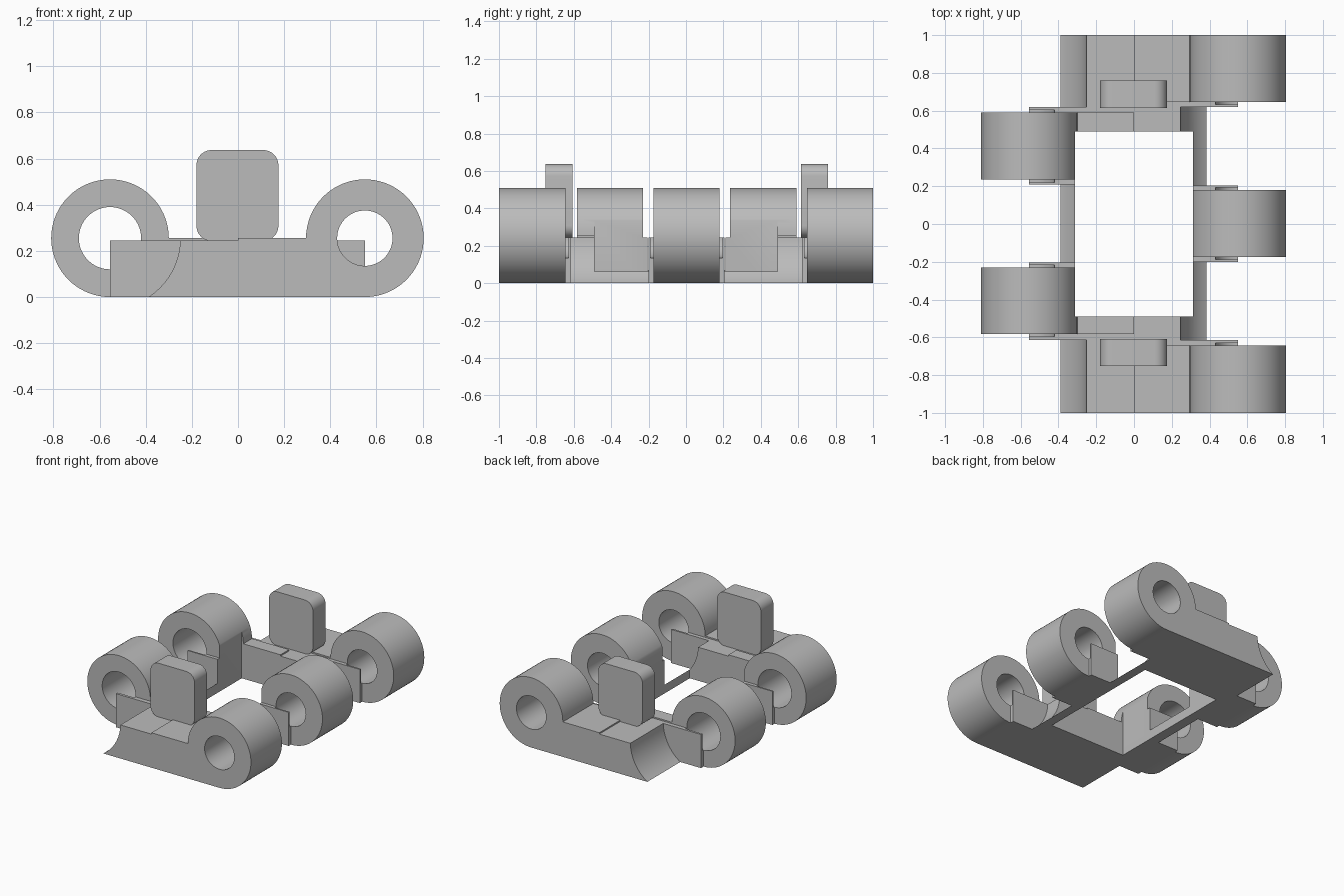
import bpy
import bmesh
from math import cos, sin, pi, radians

cube = bpy.data.objects.get("Cube")
if cube:
    bpy.data.objects.remove(cube, do_unlink=True)

steel = bpy.data.materials.new("steel grey")
steel.use_nodes = True
GREY = (0.5, 0.5, 0.5, 1)
steel.diffuse_color = GREY
steel.node_tree.nodes["Principled BSDF"].inputs["Base Color"].default_value = GREY

AXIS_Z = 0.255       # hinge axis height, also the knuckle radius
TOP = 0.245          # top of the frame
CLEARANCE = 0.305    # hollow that receives the neighbouring knuckle
LEFT, RIGHT = 0.55, -0.555


def arc(cx, cz, r, start, end, steps):
    angles = [radians(start + (end - start) * i / steps) for i in range(steps + 1)]
    return [(cx + r * cos(a), cz + r * sin(a)) for a in angles]


def circle(cx, r):
    return arc(cx, AXIS_Z, r, 0, 360, 72)[:-1]


def rect(x0, x1, z0, z1):
    return [(x0, z0), (x1, z0), (x1, z1), (x0, z1)]


def prism(name, profile, y0, y1):
    """Extrude an xz profile along y."""
    bm = bmesh.new()
    face = bm.faces.new([bm.verts.new((x, y0, z)) for x, z in profile])
    new = bmesh.ops.extrude_face_region(bm, geom=[face])["geom"]
    moved = [v for v in new if isinstance(v, bmesh.types.BMVert)]
    bmesh.ops.translate(bm, verts=moved, vec=(0, y1 - y0, 0))
    bmesh.ops.recalc_face_normals(bm, faces=bm.faces)
    mesh = bpy.data.meshes.new(name)
    bm.to_mesh(mesh)
    bm.free()
    mesh.materials.append(steel)
    obj = bpy.data.objects.new(name, mesh)
    bpy.context.collection.objects.link(obj)
    return obj


def activate(obj):
    bpy.ops.object.select_all(action='DESELECT')
    obj.select_set(True)
    bpy.context.view_layer.objects.active = obj


def combine(target, tool, operation):
    mod = target.modifiers.new("combine", 'BOOLEAN')
    mod.operation = operation
    mod.solver = 'EXACT'
    mod.object = tool
    activate(target)
    bpy.ops.object.modifier_apply(modifier=mod.name)
    bpy.data.objects.remove(tool, do_unlink=True)


# Frame block with hollows for the neighbouring links
frame = prism("link_frame", rect(RIGHT, LEFT, 0, TOP), -1, 1)
hollows = [(RIGHT, -1.1, -0.615), (RIGHT, -0.205, 0.21), (RIGHT, 0.62, 1.1),
           (LEFT, -0.615, -0.2), (LEFT, 0.205, 0.62)]
for cx, y0, y1 in hollows:
    combine(frame, prism("hollow", circle(cx, CLEARANCE), y0, y1), 'DIFFERENCE')

# Hinge knuckles with webs reaching the middle
knuckles = [(LEFT, 0.12, -1, -0.643), (LEFT, 0.12, -0.175, 0.18), (LEFT, 0.12, 0.647, 1),
            (RIGHT, 0.135, -0.582, -0.23), (RIGHT, 0.135, 0.235, 0.59)]
for cx, bore, y0, y1 in knuckles:
    side = 1 if cx > 0 else -1
    profile = [(0, AXIS_Z), (0, 0)] + arc(abs(cx), AXIS_Z, AXIS_Z, -90, 180, 54)
    profile = [(x * side, z) for x, z in profile]
    combine(frame, prism("knuckle", profile, y0, y1), 'UNION')

# Central window
combine(frame, prism("window", rect(-0.313, 0.313, -0.5, 1), -0.49, 0.49), 'DIFFERENCE')

# Pin bores, cut slightly into the thin side tabs
for cx, bore, y0, y1 in knuckles:
    combine(frame, prism("bore", circle(cx, bore), y0 - 0.014, y1 + 0.014), 'DIFFERENCE')

# Upright guide teeth with rounded corners
teeth = []
X0, X1, Z0, Z1, R = -0.18, 0.175, 0.243, 0.637, 0.065
corners = [(X1 - R, Z0 + R, -90), (X1 - R, Z1 - R, 0),
           (X0 + R, Z1 - R, 90), (X0 + R, Z0 + R, 180)]
outline = [p for cx, cz, a in corners for p in arc(cx, cz, R, a, a + 90, 10)]
for name, y0, y1 in [("front_guide_tooth", -0.752, -0.608), ("rear_guide_tooth", 0.615, 0.76)]:
    teeth.append(prism(name, outline, y0, y1))

for obj in [frame] + teeth:
    activate(obj)
    bpy.ops.object.shade_smooth_by_angle(angle=radians(30))
